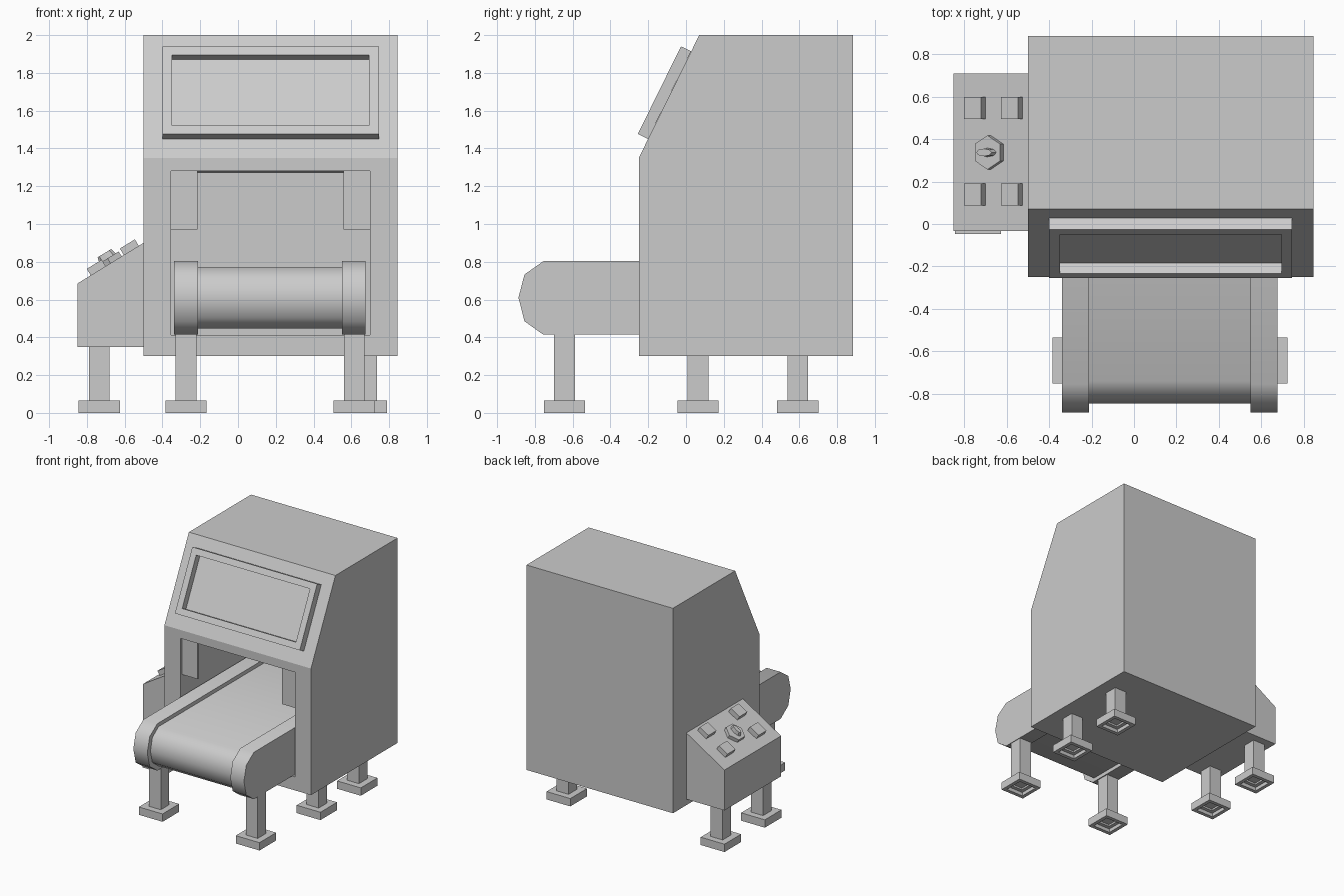
import bpy, bmesh, math
from mathutils import Matrix, Vector

if "Cube" in bpy.data.objects:
    bpy.data.objects.remove(bpy.data.objects["Cube"])

CX = 0.1725  # centre line of cabinet and conveyor


def finish(name, bm, matrix=Matrix()):
    bmesh.ops.recalc_face_normals(bm, faces=bm.faces)
    me = bpy.data.meshes.new(name)
    bm.to_mesh(me)
    bm.free()
    ob = bpy.data.objects.new(name, me)
    ob.matrix_world = matrix
    bpy.context.collection.objects.link(ob)
    return ob


def frame(origin, xa, ya):
    """Matrix with the given origin and x / y axes."""
    xa, ya = Vector(xa).normalized(), Vector(ya).normalized()
    m = Matrix((xa, ya, xa.cross(ya))).transposed().to_4x4()
    m.translation = origin
    return m


def prism(name, pts, axis, lo, hi):
    """Extrude a side profile along x (points y,z) or y (points x,z)."""
    bm = bmesh.new()
    place = (lambda p: (lo, *p)) if axis == 'x' else (lambda p: (p[0], lo, p[1]))
    face = bm.faces.new([bm.verts.new(place(p)) for p in pts])
    ext = bmesh.ops.extrude_face_region(bm, geom=[face])
    move = Vector((hi - lo, 0, 0) if axis == 'x' else (0, hi - lo, 0))
    bmesh.ops.translate(bm, vec=move, verts=[v for v in ext['geom'] if isinstance(v, bmesh.types.BMVert)])
    return finish(name, bm)


def box(name, center, size, matrix=Matrix(), side=1, recesses=()):
    """Box, optionally with stepped recesses (border, depth) in its top or bottom."""
    bm = bmesh.new()
    bmesh.ops.create_cube(bm, size=1, matrix=Matrix.Translation(center) @ Matrix.Diagonal((*size, 1)))
    bm.normal_update()
    face = next(f for f in bm.faces if f.normal.z * side > 0.9)
    for border, depth in recesses:
        bmesh.ops.inset_region(bm, faces=[face], thickness=border, use_even_offset=True)
        ext = bmesh.ops.extrude_face_region(bm, geom=[face])
        new = next(g for g in ext['geom'] if isinstance(g, bmesh.types.BMFace))
        bmesh.ops.translate(bm, vec=(0, 0, -side * depth), verts=new.verts)
        if face.is_valid:
            bmesh.ops.delete(bm, geom=[face], context='FACES_ONLY')
        face = new
    return finish(name, bm, matrix)


def cylinder(name, sides, radius, z0, z1, matrix, squash=1, taper=1):
    bm = bmesh.new()
    bmesh.ops.create_cone(bm, cap_ends=True, segments=sides, radius1=radius, radius2=radius * taper,
                          depth=z1 - z0, matrix=Matrix.Translation((0, 0, (z0 + z1) / 2)) @ Matrix.Diagonal((1, squash, 1, 1)))
    return finish(name, bm, matrix)


# Cabinet with a deep front opening
cabinet = prism("cabinet", [(-0.25, 0.3), (0.885, 0.3), (0.885, 2), (0.07, 2), (-0.25, 1.35)], 'x', -0.5, 0.845)
cutter = prism("opening_cutter", [(-0.4, 0.412), (0.86, 0.412), (0.86, 1.27), (-0.25, 1.28), (-0.4, 1.28)],
               'x', CX - 0.527, CX + 0.527)
cutter.hide_render = True
mod = cabinet.modifiers.new("opening", 'BOOLEAN')
mod.operation, mod.solver, mod.object = 'DIFFERENCE', 'EXACT', cutter
bpy.context.view_layer.objects.active = cabinet
bpy.ops.object.modifier_apply(modifier="opening")
bpy.data.objects.remove(cutter)

# Sloped window frame with recessed pane
window = frame((CX, -0.087, 1.682), (1, 0, 0), (0, 0.32, 0.65))
box("window_frame", (0, 0, 0.03), (1.146, 0.517, 0.06), window, 1, [(0.051, 0.055)])

# Conveyor: two side rails and the belt between them
rail = [(0.86, 0.803), (-0.755, 0.803), (-0.855, 0.733), (-0.887, 0.61),
        (-0.855, 0.485), (-0.755, 0.414), (0.86, 0.414)]
belt_profile = [(0.86, 0.772), (-0.74, 0.772), (-0.82, 0.712), (-0.845, 0.61),
                (-0.82, 0.506), (-0.74, 0.446), (0.86, 0.446)]
smooth = [prism("belt", belt_profile, 'x', CX - 0.385, CX + 0.38)]
for side, lo, hi in (("left", -0.34, -0.212), ("right", 0.55, 0.675)):
    smooth.append(prism(side + "_rail", rail, 'x', lo, hi))
for ob in smooth:
    bpy.ops.object.select_all(action='DESELECT')
    ob.select_set(True)
    bpy.context.view_layer.objects.active = ob
    bpy.ops.object.shade_smooth_by_angle(angle=math.radians(45))

# Guard tabs just inside the opening
for side, s in (("left", -1), ("right", 1)):
    box(side + "_guard_tab", (CX + s * 0.457, -0.215, 1.125), (0.14, 0.02, 0.31))

# Side control box
prism("control_box", [(-0.85, 0.35), (-0.5, 0.35), (-0.5, 0.9), (-0.85, 0.685)], 'y', -0.032, 0.71)


def on_panel(x, y):
    return frame((x, y, 0.9 + (x + 0.5) * 0.215 / 0.35), (0.35, 0, 0.215), (0, 1, 0))


# Push buttons and rotary knob
for x in (-0.74, -0.565):
    for y in (0.14, 0.547):
        box("button", (0, 0, 0.018), (0.093, 0.104, 0.044), on_panel(x, y))
knob = on_panel(-0.675, 0.337)
cylinder("knob_base", 6, 0.08, -0.002, 0.03, knob)
cylinder("knob_handle", 8, 0.05, 0.028, 0.062, knob, 0.42, 0.85)

# Legs with hollow-bottomed feet: (x, y, leg top)
for name, x, y, top in (("front_left", -0.275, -0.643, 0.43), ("front_right", 0.615, -0.643, 0.43),
                        ("cabinet_front", 0.68, 0.063, 0.31), ("cabinet_rear", 0.68, 0.592, 0.31),
                        ("control_front", -0.735, 0.063, 0.36), ("control_rear", -0.735, 0.592, 0.36)):
    box(name + "_leg", (x, y, (0.06 + top) / 2), (0.11, 0.11, top - 0.06))
    box(name + "_foot", (x, y, 0.0325), (0.218, 0.218, 0.065), Matrix(), -1, [(0.03, 0.03), (0.03, 0.015)])
